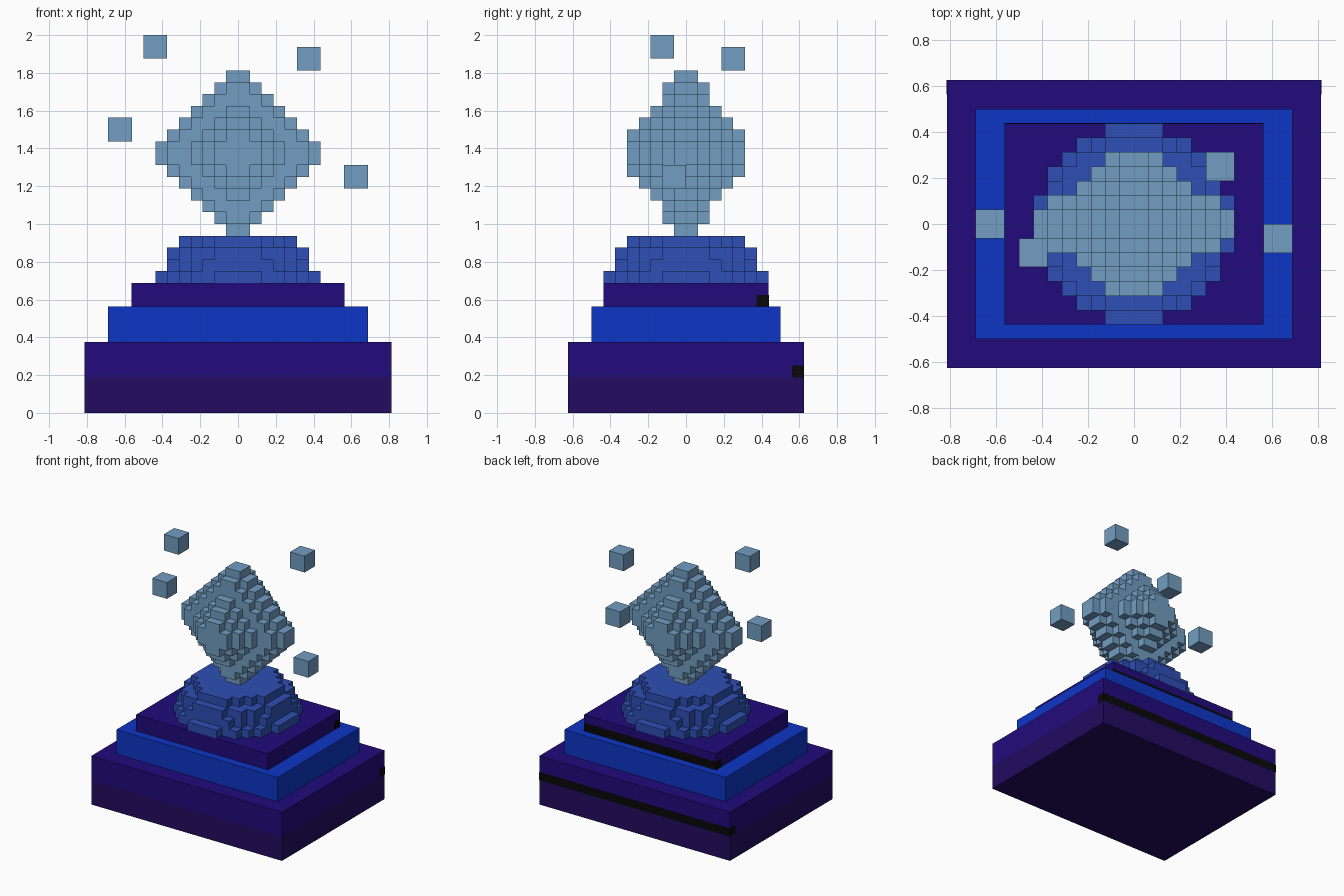
import bpy
import bmesh
from mathutils import Vector

V = 0.0625  # size of one building block

default = bpy.data.objects.get("Cube")
if default:
    bpy.data.objects.remove(default, do_unlink=True)


def linear(c):
    c /= 255
    return c / 12.92 if c <= 0.04045 else ((c + 0.055) / 1.055) ** 2.4


def material(name, r, g, b):
    m = bpy.data.materials.new(name)
    m.use_nodes = True
    col = (linear(r), linear(g), linear(b), 1)
    m.diffuse_color = col
    m.node_tree.nodes["Principled BSDF"].inputs["Base Color"].default_value = col
    return m


dark_violet = material("dark violet", 34, 11, 96)
violet = material("violet", 33, 11, 124)
royal_blue = material("royal blue", 13, 54, 198)
water_blue = material("water blue", 46, 79, 181)
ice_blue = material("ice blue", 114, 157, 194)
black = material("black", 8, 8, 8)


def add_object(name, bm, mat):
    mesh = bpy.data.meshes.new(name)
    bm.to_mesh(mesh)
    bm.free()
    mesh.materials.append(mat)
    bpy.context.collection.objects.link(bpy.data.objects.new(name, mesh))


def box(name, lo, hi, mat, grow=0.0):
    """Box between two corners given in block units."""
    lo, hi = Vector(lo) * V, Vector(hi) * V
    bm = bmesh.new()
    bmesh.ops.create_cube(bm, size=1)
    for v in bm.verts:
        for i in range(3):
            side = 1 if v.co[i] > 0 else -1
            v.co[i] = (hi[i] if side > 0 else lo[i]) + (side * grow if i < 2 else 0)
    add_object(name, bm, mat)


# Corner offsets of each block face, by outward direction
FACES = {
    (1, 0, 0): ((1, 0, 0), (1, 1, 0), (1, 1, 1), (1, 0, 1)),
    (-1, 0, 0): ((0, 0, 0), (0, 0, 1), (0, 1, 1), (0, 1, 0)),
    (0, 1, 0): ((0, 1, 0), (0, 1, 1), (1, 1, 1), (1, 1, 0)),
    (0, -1, 0): ((0, 0, 0), (1, 0, 0), (1, 0, 1), (0, 0, 1)),
    (0, 0, 1): ((0, 0, 1), (1, 0, 1), (1, 1, 1), (0, 1, 1)),
    (0, 0, -1): ((0, 0, 0), (0, 1, 0), (1, 1, 0), (1, 0, 0)),
}


def blocks(name, z_range, inside, mat):
    """Shell of all blocks whose centre passes the inside test."""
    cells = {(x, y, z) for x in range(-8, 8) for y in range(-8, 8) for z in z_range
             if inside(abs(x + 0.5), abs(y + 0.5), z)}
    bm = bmesh.new()
    verts = {}
    for c in sorted(cells):
        for d, corners in FACES.items():
            if tuple(a + b for a, b in zip(c, d)) in cells:
                continue
            loop = []
            for o in corners:
                key = tuple(a + b for a, b in zip(c, o))
                if key not in verts:
                    verts[key] = bm.verts.new(Vector(key) * V)
                loop.append(verts[key])
            bm.faces.new(loop)
    add_object(name, bm, mat)


# Stepped pedestal
box("base_lower", (-13, -10, 0), (13, 10, 3), dark_violet)
box("base_upper", (-13, -10, 3), (13, 10, 6), violet)
box("middle_step", (-11, -8, 6), (11, 8, 9), royal_blue)
box("top_step", (-9, -7, 9), (9, 7, 11), violet)

# Dark bands along the back edges
box("base_back_band", (-13, 9, 3), (13, 10, 4), black, 0.001)
box("top_step_back_band", (-9, 6, 9), (9, 7, 10), black, 0.001)

# Flat-topped dome of blocks
blocks("dome", range(11, 15),
       lambda x, y, z: x * x + y * y + (z - 9) ** 2 <= 49, water_blue)

# Octahedral crystal, thinner front to back
blocks("crystal", range(15, 29),
       lambda x, y, z: x / 7 + y / 5 + abs(z - 21.5) / 7 <= 1.2, ice_blue)

# Floating shards around the crystal
shards = [(-8, -3, 30), (5, 3, 29), (-11, -1, 23), (9, -2, 19)]
for i, (x, y, z) in enumerate(shards, 1):
    box(f"floating_shard_{i}", (x, y, z), (x + 2, y + 2, z + 2), ice_blue)
